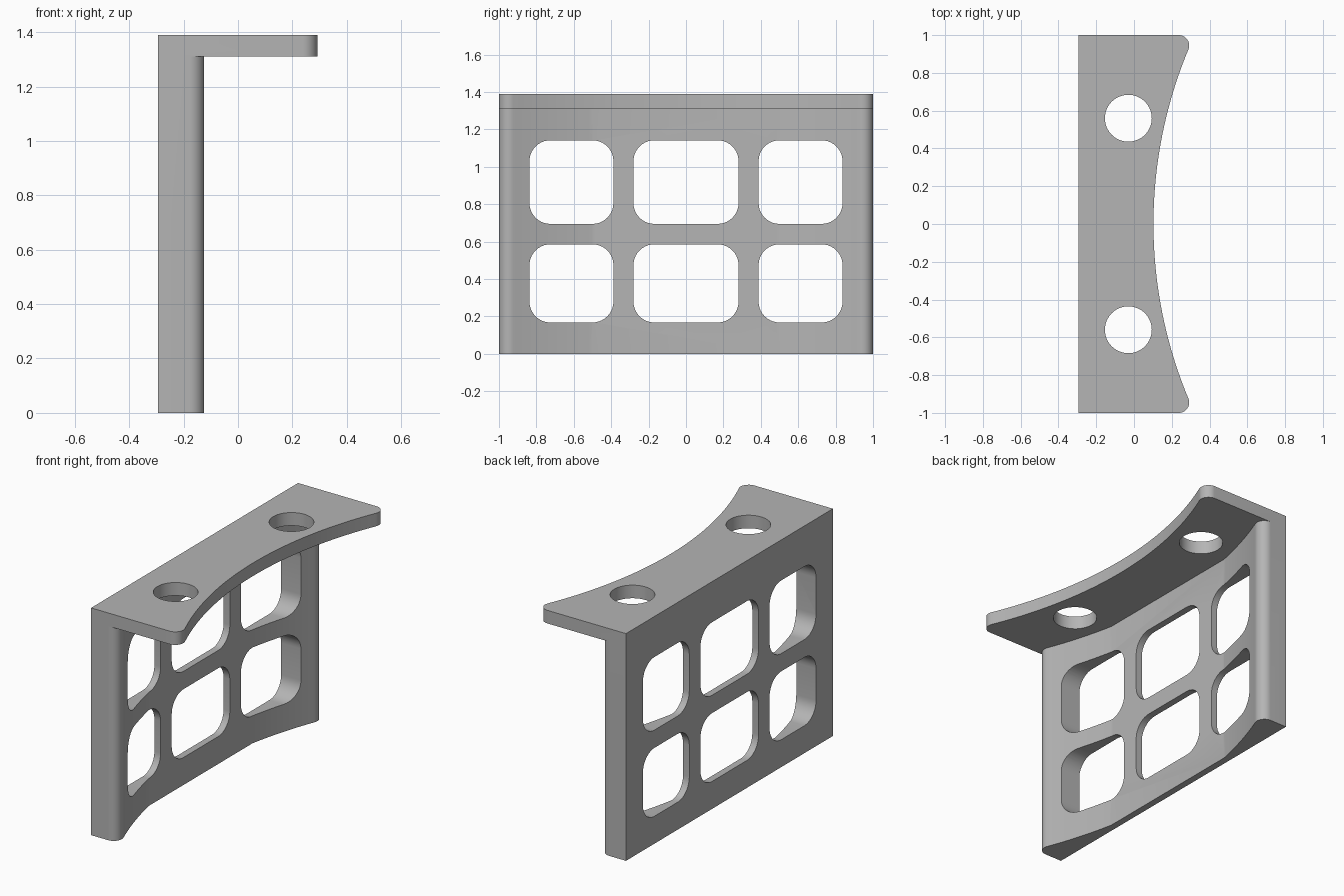
import bpy, bmesh
from math import sin, cos, pi, sqrt, asin, atan2, radians

cube = bpy.data.objects.get("Cube")
if cube:
    bpy.data.objects.remove(cube)

BACK, HALF, TOP, UNDER, FILLET = -0.294, 1.0, 1.39, 1.31, 0.055

grey = bpy.data.materials.new("plain grey")
grey.use_nodes = True
colour = (0.46, 0.46, 0.46, 1)
grey.diffuse_color = colour
grey.node_tree.nodes["Principled BSDF"].inputs["Base Color"].default_value = colour


def prism(name, outline, axis, low, high):
    """Extrude a closed 2D outline along z (outline in x, y) or x (outline in y, z)."""
    bm = bmesh.new()
    place = (lambda a, b: (a, b, low)) if axis == "z" else (lambda a, b: (low, a, b))
    face = bm.faces.new([bm.verts.new(place(a, b)) for a, b in outline])
    new = bmesh.ops.extrude_face_region(bm, geom=[face])["geom"]
    step = (0, 0, high - low) if axis == "z" else (high - low, 0, 0)
    bmesh.ops.translate(bm, vec=step, verts=[v for v in new if isinstance(v, bmesh.types.BMVert)])
    bmesh.ops.recalc_face_normals(bm, faces=bm.faces)
    mesh = bpy.data.meshes.new(name)
    bm.to_mesh(mesh)
    bm.free()
    mesh.materials.append(grey)
    obj = bpy.data.objects.new(name, mesh)
    bpy.context.collection.objects.link(obj)
    return obj


def concave_outline(middle, radius, flat=None):
    """Straight back, hollow circular front edge, rounded front corners."""
    centre = middle + radius
    fy = HALF - FILLET
    fx = centre - sqrt((radius + FILLET) ** 2 - fy ** 2)
    tangent = atan2(-fy, centre - fx)
    corner = [(fx + FILLET * cos(a), fy + FILLET * sin(a))
              for a in (pi / 2 + (tangent - pi / 2) * i / 12 for i in range(13))]
    # hollow edge from the fillet to the middle, or to the flat panel
    start = -tangent
    end = 0 if flat is None else asin(sqrt(radius ** 2 - (centre - flat) ** 2) / radius)
    count = 24
    edge = [(centre - radius * cos(a), radius * sin(a))
            for a in (start + (end - start) * i / count for i in range(1, count + 1))]
    side = [(BACK, HALF)] + corner + edge
    mirrored = [(x, -y) for x, y in reversed(side)]
    return side + (mirrored[1:] if flat is None else mirrored)


def rounded_rect(y0, y1, z0, z1, r=0.112, steps=10):
    points = []
    for k, (cy, cz) in enumerate([(y1 - r, z1 - r), (y0 + r, z1 - r), (y0 + r, z0 + r), (y1 - r, z0 + r)]):
        for i in range(steps + 1):
            a = (k + i / steps) * pi / 2
            points.append((cy + r * cos(a), cz + r * sin(a)))
    return points


def combine(target, other, operation):
    mod = target.modifiers.new(operation.lower(), "BOOLEAN")
    mod.operation, mod.solver, mod.object = operation, "EXACT", other
    mesh = bpy.data.meshes.new_from_object(target.evaluated_get(bpy.context.evaluated_depsgraph_get()))
    target.modifiers.clear()
    target.data = mesh
    bpy.data.objects.remove(other)


# back wall with a thin flat panel and thicker ends, joined to the top shelf
bracket = prism("wall_bracket", concave_outline(-0.3015, 2.55, -0.252), "z", 0, (UNDER + TOP) / 2)
shelf = prism("top_shelf", concave_outline(0.103, 2.4), "z", UNDER, TOP)
combine(bracket, shelf, "UNION")

# six rounded windows in the wall
for y0, y1 in [(-0.837, -0.388), (-0.281, 0.281), (0.388, 0.837)]:
    for z0, z1 in [(0.168, 0.586), (0.695, 1.142)]:
        combine(bracket, prism("window_cutter", rounded_rect(y0, y1, z0, z1), "x", -0.5, 0.2), "DIFFERENCE")

# two round holes in the shelf
for y in (-0.56, 0.56):
    circle = [(-0.03 + 0.124 * cos(2 * pi * i / 64), y + 0.124 * sin(2 * pi * i / 64)) for i in range(64)]
    combine(bracket, prism("hole_cutter", circle, "z", 1.2, 1.5), "DIFFERENCE")

bpy.ops.object.select_all(action="DESELECT")
bracket.select_set(True)
bpy.context.view_layer.objects.active = bracket
bpy.ops.object.shade_smooth_by_angle(angle=radians(30))
